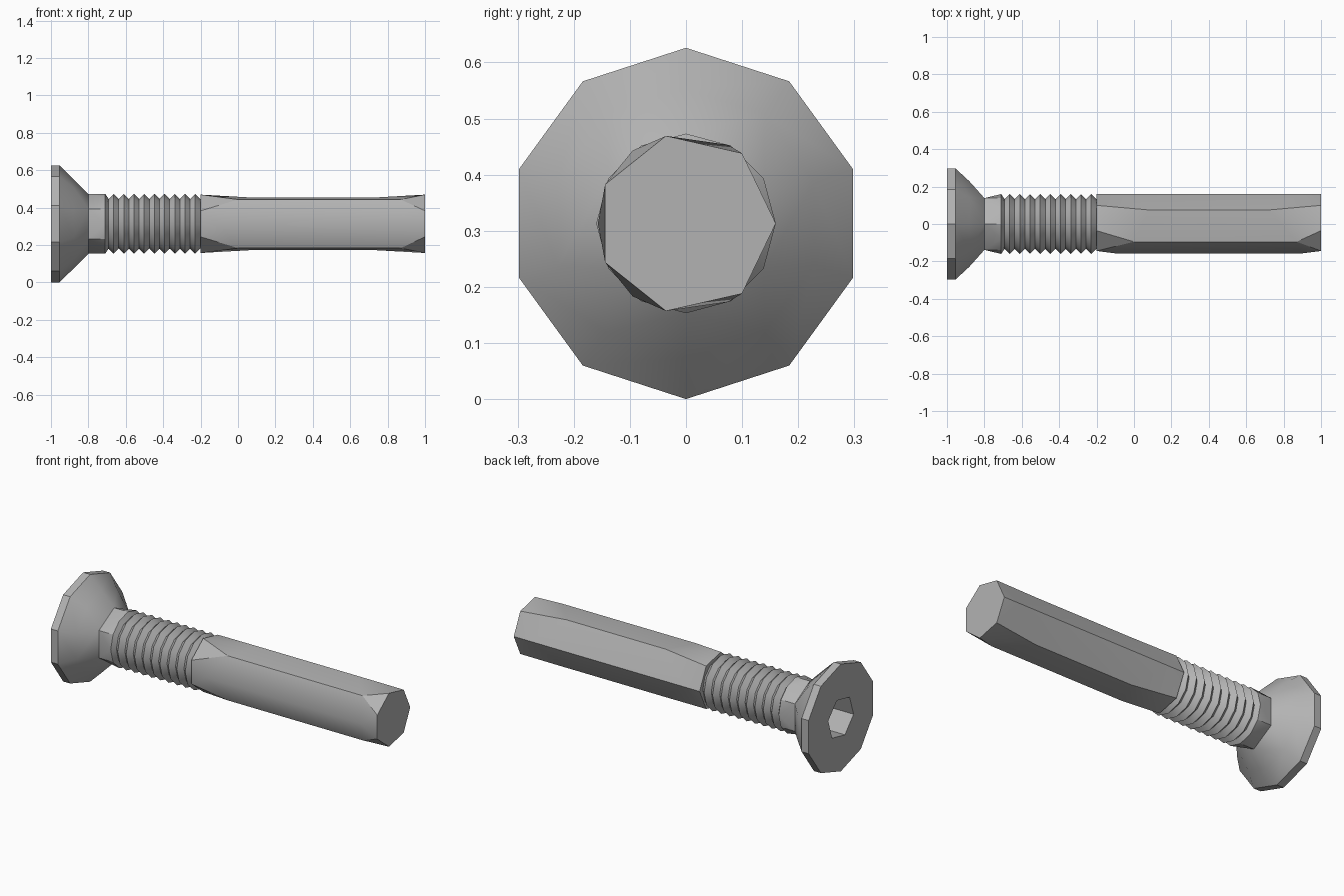
import bpy, bmesh, math

cube = bpy.data.objects.get("Cube")
if cube:
    bpy.data.objects.remove(cube, do_unlink=True)

AXIS_Z = 0.313

steel = bpy.data.materials.new("grey steel")
steel.use_nodes = True
GREY = (0.45, 0.45, 0.45, 1)
steel.diffuse_color = GREY
steel.node_tree.nodes["Principled BSDF"].inputs["Base Color"].default_value = GREY


def ring(x, radius, sides, turn=0.0):
    """Regular polygon across the bolt axis; turn is in degrees from +y."""
    angles = [math.radians(turn) + math.tau * i / sides for i in range(sides)]
    return [(x, radius * math.cos(a), radius * math.sin(a)) for a in angles]


def stitch(bm, a, b):
    """Join two closed rings, which may have different side counts."""
    def angles(verts):
        out = []
        for v in verts:
            t = math.atan2(v.co.z, v.co.y)
            while out and t < out[-1]:
                t += math.tau
            out.append(t)
        return out + [out[0] + math.tau]
    n, m = len(a), len(b)
    if n == m:
        for i in range(n):
            bm.faces.new((a[i], a[(i + 1) % n], b[(i + 1) % n], b[i]))
        return
    ta, tb = angles(a), angles(b)
    i = j = 0
    while i < n or j < m:
        if j == m or (i < n and ta[i] + ta[i + 1] <= tb[j] + tb[j + 1]):
            bm.faces.new((a[i], a[(i + 1) % n], b[j % m]))
            i += 1
        else:
            bm.faces.new((a[i % n], b[(j + 1) % m], b[j]))
            j += 1


def loft(name, rings):
    bm = bmesh.new()
    loops = [[bm.verts.new(p) for p in r] for r in rings]
    for a, b in zip(loops, loops[1:]):
        stitch(bm, a, b)
    bm.faces.new(loops[0])
    bm.faces.new(loops[-1])
    bmesh.ops.recalc_face_normals(bm, faces=bm.faces[:])
    mesh = bpy.data.meshes.new(name)
    bm.to_mesh(mesh)
    bm.free()
    mesh.materials.append(steel)
    obj = bpy.data.objects.new(name, mesh)
    obj.location.z = AXIS_Z
    bpy.context.collection.objects.link(obj)
    bpy.ops.object.select_all(action='DESELECT')
    obj.select_set(True)
    bpy.context.view_layer.objects.active = obj
    bpy.ops.object.shade_smooth_by_angle(angle=math.radians(30))
    return obj


# Countersunk head with hexagonal key socket
loft("countersunk_head", [
    ring(-0.87, 0.12, 6, 12),
    ring(-1.0, 0.12, 6, 12),
    ring(-1.0, 0.313, 10, 18),
    ring(-0.955, 0.313, 10, 18),
    ring(-0.88, 0.24, 10, 18),
    ring(-0.8, 0.16, 6, 30),
])

# Faceted neck behind the head
loft("neck", [ring(-0.8, 0.16, 6, 30), ring(-0.71, 0.16, 12)])

# Ridged section
PITCH = 0.0545
ridges = [ring(-0.71, 0.16, 12), ring(-0.692, 0.133, 12)]
for i in range(9):
    peak = -0.665 + i * PITCH
    ridges.append(ring(peak, 0.16, 12))
    ridges.append(ring(peak + PITCH / 2, 0.133, 12))
loft("thread", ridges)

# Long shaft: seven-sided ends easing into a six-sided middle
# Each corner: y, z, where it starts, where it ends
half = [(0.075, 0.14, 0.08, 0.72), (-0.095, 0.13, 0.0, 0.87)]
corners = [(0.16, 0, -0.1, 0.9)] + half + [(-0.157, 0, -0.1, 0.9)]
corners += [(y, -z, s, e) for y, z, s, e in reversed(half)]
loft("shaft", [
    ring(-0.2, 0.16, 7),
    [(s, y, z) for y, z, s, e in corners],
    [(e, y, z) for y, z, s, e in corners],
    ring(1.0, 0.16, 7),
])
